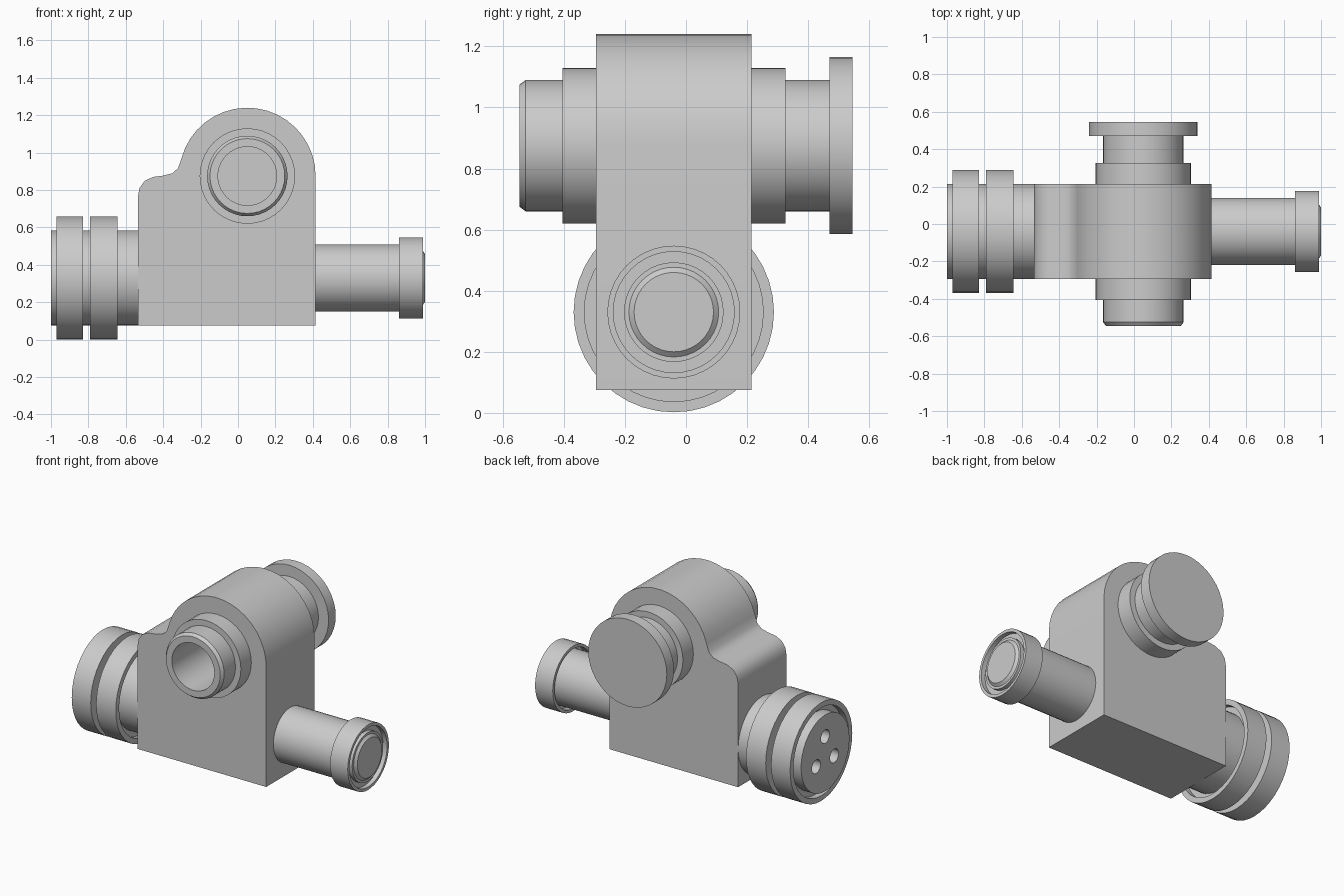
import bpy, bmesh, math
from mathutils import Vector

if "Cube" in bpy.data.objects:
    bpy.data.objects.remove(bpy.data.objects["Cube"])

SEG = 40
grey = bpy.data.materials.new("plain grey")
grey.diffuse_color = (0.6, 0.6, 0.6, 1)
grey.use_nodes = True
grey.node_tree.nodes["Principled BSDF"].inputs["Base Color"].default_value = grey.diffuse_color


def finish(name, bm):
    """Turn a bmesh into a named object with the grey material."""
    bmesh.ops.remove_doubles(bm, verts=bm.verts, dist=1e-5)
    bmesh.ops.recalc_face_normals(bm, faces=bm.faces)
    me = bpy.data.meshes.new(name)
    bm.to_mesh(me)
    bm.free()
    me.materials.append(grey)
    ob = bpy.data.objects.new(name, me)
    bpy.context.collection.objects.link(ob)
    return ob


def add_lathe(bm, profile, axis, centre):
    """Turn (radius, position) points around an x or y axis line."""
    a = Vector((1, 0, 0)) if axis == "x" else Vector((0, 1, 0))
    u = Vector((0, 1, 0)) if axis == "x" else Vector((1, 0, 0))
    w = Vector((0, 0, 1))
    rings = []
    for r, t in profile:
        c = Vector(centre) + a * t
        if r == 0:
            rings.append([bm.verts.new(c)] * SEG)
        else:
            angs = [2 * math.pi * i / SEG for i in range(SEG)]
            rings.append([bm.verts.new(c + (u * math.cos(g) + w * math.sin(g)) * r) for g in angs])
    for p, q in zip(rings, rings[1:]):
        for i in range(SEG):
            j = (i + 1) % SEG
            quad = list(dict.fromkeys((p[i], p[j], q[j], q[i])))
            bm.faces.new(quad)


def lathe(name, profile, axis, centre):
    bm = bmesh.new()
    add_lathe(bm, profile, axis, centre)
    return finish(name, bm)


def cut(ob, cutter):
    """Subtract the cutter and throw it away."""
    cutter.hide_render = True
    mod = ob.modifiers.new("cut", "BOOLEAN")
    mod.operation, mod.object, mod.solver = "DIFFERENCE", cutter, "EXACT"
    bpy.context.view_layer.objects.active = ob
    bpy.ops.object.modifier_apply(modifier=mod.name)
    bpy.data.objects.remove(cutter)


# Housing: rounded outline extruded front to back
outline = [(-0.535, 0.075), (0.415, 0.075)]
for i in range(19):
    g = math.radians(165 * i / 18)
    outline.append((0.05 + 0.365 * math.cos(g), 0.875 + 0.365 * math.sin(g)))
outline += [(-0.32, 0.918), (-0.35, 0.89), (-0.4, 0.877), (-0.455, 0.87),
            (-0.5, 0.848), (-0.527, 0.81), (-0.535, 0.765)]
bm = bmesh.new()
face = bm.faces.new([bm.verts.new((x, -0.295, z)) for x, z in outline])
ext = bmesh.ops.extrude_face_region(bm, geom=[face])
bmesh.ops.translate(bm, vec=(0, 0.51, 0), verts=[v for v in ext["geom"] if isinstance(v, bmesh.types.BMVert)])
housing = finish("housing", bm)
cut(housing, lathe("bore_cutter", [(0, -0.6), (0.2, -0.6), (0.2, 0.6), (0, 0.6)], "y", (0.05, 0, 0.875)))

# Cross tube with open front bore, two collars and a rear cap
cross_tube = lathe("cross_tube", [
    (0, 0.15), (0.157, 0.15), (0.157, -0.545), (0.2, -0.545), (0.215, -0.525),
    (0.215, -0.405), (0.255, -0.405), (0.255, -0.25), (0.215, -0.25),
    (0.215, 0.18), (0.255, 0.18), (0.255, 0.325), (0.215, 0.325),
    (0.215, 0.47), (0.29, 0.47), (0.29, 0.545), (0, 0.545)], "y", (0.05, 0, 0.875))

# Left plug with two grooved flanges
side = (0, -0.04, 0.33)
left_plug = lathe("left_plug", [
    (0, -1), (0.255, -1), (0.255, -0.93), (0.293, -0.93), (0.293, -0.97),
    (0.328, -0.97), (0.328, -0.83), (0.255, -0.83), (0.255, -0.79),
    (0.328, -0.79), (0.328, -0.645), (0.293, -0.645), (0.293, -0.685),
    (0.255, -0.685), (0.255, -0.5), (0, -0.5)], "x", side)

# Three sockets in the plug face
bm = bmesh.new()
for deg in (90, 210, 330):
    g = math.radians(deg)
    c = (0, side[1] + 0.11 * math.cos(g), side[2] + 0.11 * math.sin(g))
    add_lathe(bm, [(0, -1.1), (0.045, -1.1), (0.045, -0.94), (0, -0.94)], "x", c)
cut(left_plug, finish("socket_cutter", bm))

# Right pipe with a collar and recessed end
right_pipe = lathe("right_pipe", [
    (0, 0.38), (0.18, 0.38), (0.18, 0.9), (0.198, 0.9), (0.198, 0.86),
    (0.2175, 0.86), (0.2175, 0.99), (0.198, 0.99), (0.198, 0.96),
    (0.163, 0.96), (0.163, 0.985), (0.147, 0.985), (0.13, 1.0), (0, 1.0)], "x", side)

# Smooth the round surfaces, keep hard edges sharp
for ob in (housing, cross_tube, left_plug, right_pipe):
    bpy.ops.object.select_all(action="DESELECT")
    ob.select_set(True)
    bpy.context.view_layer.objects.active = ob
    bpy.ops.object.shade_smooth_by_angle(angle=math.radians(32))
